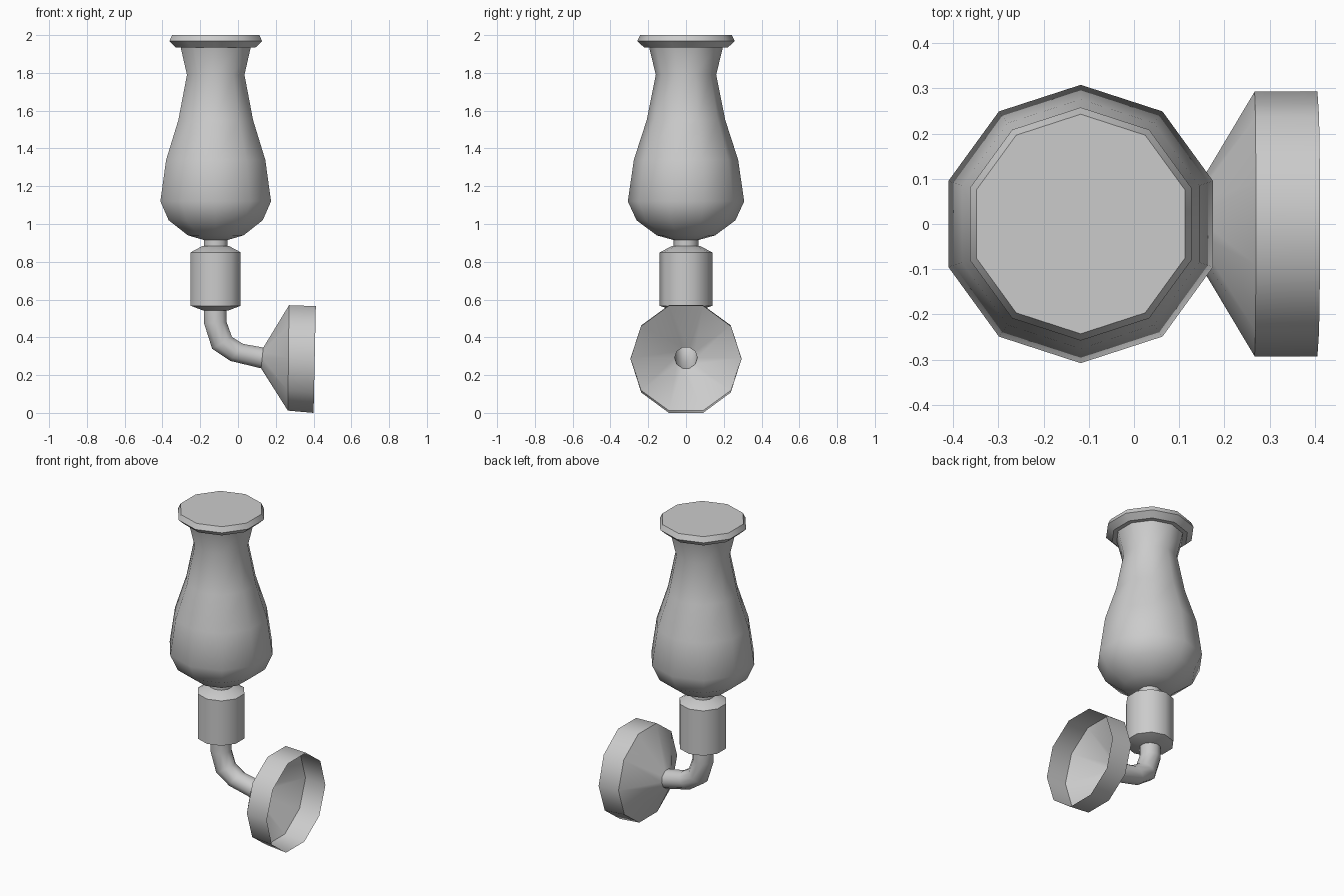
import bpy, bmesh, math
from mathutils import Vector

if "Cube" in bpy.data.objects:
    bpy.data.objects.remove(bpy.data.objects["Cube"])

SIDES = 10
AXIS_X = -0.118
COS = math.cos(math.pi / SIDES)


def skin(name, rings, cap_start=False, cap_end=False):
    """Bridge rings (centre, half-axis u, half-axis v) into a ten-sided surface."""
    bm = bmesh.new()
    loops = []
    for c, u, v in rings:
        loops.append([bm.verts.new(c + u * math.cos(2 * math.pi * i / SIDES)
                                   + v * math.sin(2 * math.pi * i / SIDES))
                      for i in range(SIDES)])
    for a, b in zip(loops, loops[1:]):
        for i in range(SIDES):
            j = (i + 1) % SIDES
            bm.faces.new((a[i], a[j], b[j], b[i]))
    if cap_start:
        bm.faces.new(loops[0])
    if cap_end:
        bm.faces.new(loops[-1])
    bmesh.ops.recalc_face_normals(bm, faces=bm.faces)
    me = bpy.data.meshes.new(name)
    bm.to_mesh(me)
    bm.free()
    ob = bpy.data.objects.new(name, me)
    bpy.context.collection.objects.link(ob)
    bpy.ops.object.select_all(action='DESELECT')
    ob.select_set(True)
    bpy.context.view_layer.objects.active = ob
    bpy.ops.object.shade_smooth_by_angle(angle=math.radians(40))
    return ob


def lathe(name, profile):
    """Turn a (radius, z) profile about the vertical axis, a corner facing y."""
    rings = [(Vector((AXIS_X, 0, z)), Vector((0, r, 0)), Vector((-r, 0, 0)))
             for r, z in profile]
    return skin(name, rings, True, True)


def sweep(name, sections):
    """Rings from their lower and upper points seen from the front."""
    rings = []
    for (x0, z0), (x1, z1), r in sections:
        lo, hi = Vector((x0, 0, z0)), Vector((x1, 0, z1))
        rings.append(((lo + hi) / 2, Vector((0, r, 0)), (hi - lo) / 2 / COS))
    return skin(name, rings)


# Vase-shaped shade with flared lip and flat top
lathe("shade", [(0.065, 0.915), (0.155, 0.94), (0.262, 1.02), (0.308, 1.12),
                (0.276, 1.34), (0.208, 1.55), (0.16, 1.79), (0.195, 1.935)])
lathe("shade_lip", [(0.195, 1.935), (0.222, 1.935), (0.258, 1.968), (0.243, 2.0)])

# Lamp holder and short neck
lathe("holder", [(0.07, 0.542), (0.139, 0.567), (0.139, 0.85), (0.075, 0.883)])
lathe("neck", [(0.065, 0.87), (0.065, 0.925)])

# Bent hollow arm
arm_end = ((0.122, 0.236), (0.134, 0.346), 0.06)
sweep("arm", [((-0.18, 0.55), (-0.06, 0.55), 0.062),
              ((-0.18, 0.475), (-0.06, 0.48), 0.062),
              ((-0.137, 0.34), (-0.032, 0.402), 0.062),
              ((-0.04, 0.275), (0.027, 0.365), 0.06),
              arm_end])

# Open wall cup
sweep("wall_cup", [arm_end,
                   ((0.264, 0.012), (0.27, 0.57), 0.293),
                   ((0.4, 0.0), (0.412, 0.565), 0.293)])
